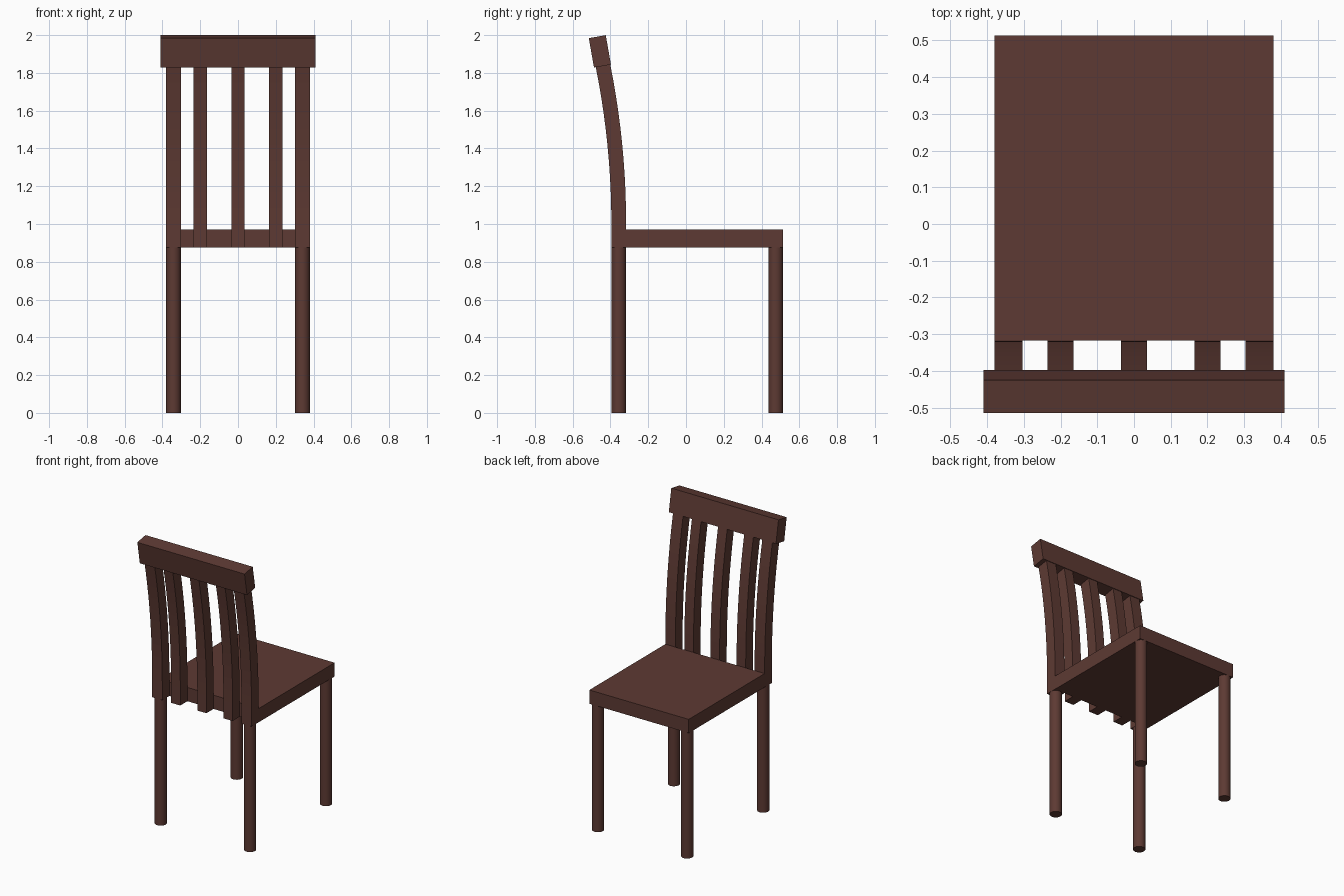
import bpy, bmesh, math

if "Cube" in bpy.data.objects:
    bpy.data.objects.remove(bpy.data.objects["Cube"])

wood = bpy.data.materials.new("dark_wood")
wood.diffuse_color = (0.11, 0.042, 0.033, 1)
wood.use_nodes = True
wood.node_tree.nodes["Principled BSDF"].inputs["Base Color"].default_value = wood.diffuse_color


def box(name, center, size, tilt=0):
    bpy.ops.mesh.primitive_cube_add(size=1, location=center)
    ob = bpy.context.object
    ob.name = name
    ob.scale = size
    bpy.ops.object.transform_apply(location=False, rotation=False, scale=True)
    ob.rotation_euler.x = tilt
    ob.data.materials.append(wood)
    return ob


def leg(name, x, y):
    bpy.ops.mesh.primitive_cylinder_add(vertices=32, radius=0.0385, depth=0.875,
                                        location=(x, y, 0.4375))
    ob = bpy.context.object
    ob.name = name
    ob.data.materials.append(wood)
    bpy.ops.object.shade_smooth_by_angle(angle=math.radians(40))


# Back-rest centreline: straight past the seat, then a gentle rearward arc
BACK_Y, ARC_Z, END, STEPS = -0.356, 1.0, math.radians(11.4), 10
R = 0.84 / math.sin(END)
path = [(BACK_Y, 0.875, 0.0)]
for i in range(STEPS + 1):
    t = END * i / STEPS
    path.append((BACK_Y - R * (1 - math.cos(t)), ARC_Z + R * math.sin(t), t))


def upright(name, x, width, depth=0.078):
    bm = bmesh.new()
    rings = []
    for y, z, t in path:
        rings.append([bm.verts.new((x + sx * width / 2,
                                    y + sy * depth / 2 * math.cos(t),
                                    z + sy * depth / 2 * math.sin(t)))
                      for sx, sy in ((-1, -1), (1, -1), (1, 1), (-1, 1))])
    for a, b in zip(rings, rings[1:]):
        for i in range(4):
            j = (i + 1) % 4
            bm.faces.new((a[i], a[j], b[j], b[i]))
    bm.faces.new(rings[0][::-1])
    bm.faces.new(rings[-1])
    me = bpy.data.meshes.new(name)
    bm.to_mesh(me)
    bm.free()
    me.materials.append(wood)
    bpy.context.collection.objects.link(bpy.data.objects.new(name, me))


# Seat
box("seat", (0, 0.098, 0.9225), (0.76, 0.83, 0.095))

# Round legs
for side, sx in (("left", -1), ("right", 1)):
    leg("slat_side_leg_" + side, sx * 0.3415, BACK_Y)
    leg("open_side_leg_" + side, sx * 0.3415, 0.4745)
    # Outer back posts
    upright("back_post_" + side, sx * 0.3415, 0.077)

# Inner slats
for i, x in enumerate((-0.2, 0, 0.2)):
    upright("back_slat_%d" % (i + 1), x, 0.07)

# Tilted top rail
box("top_rail", (0, -0.456, 1.914), (0.82, 0.091, 0.158), math.radians(10))
